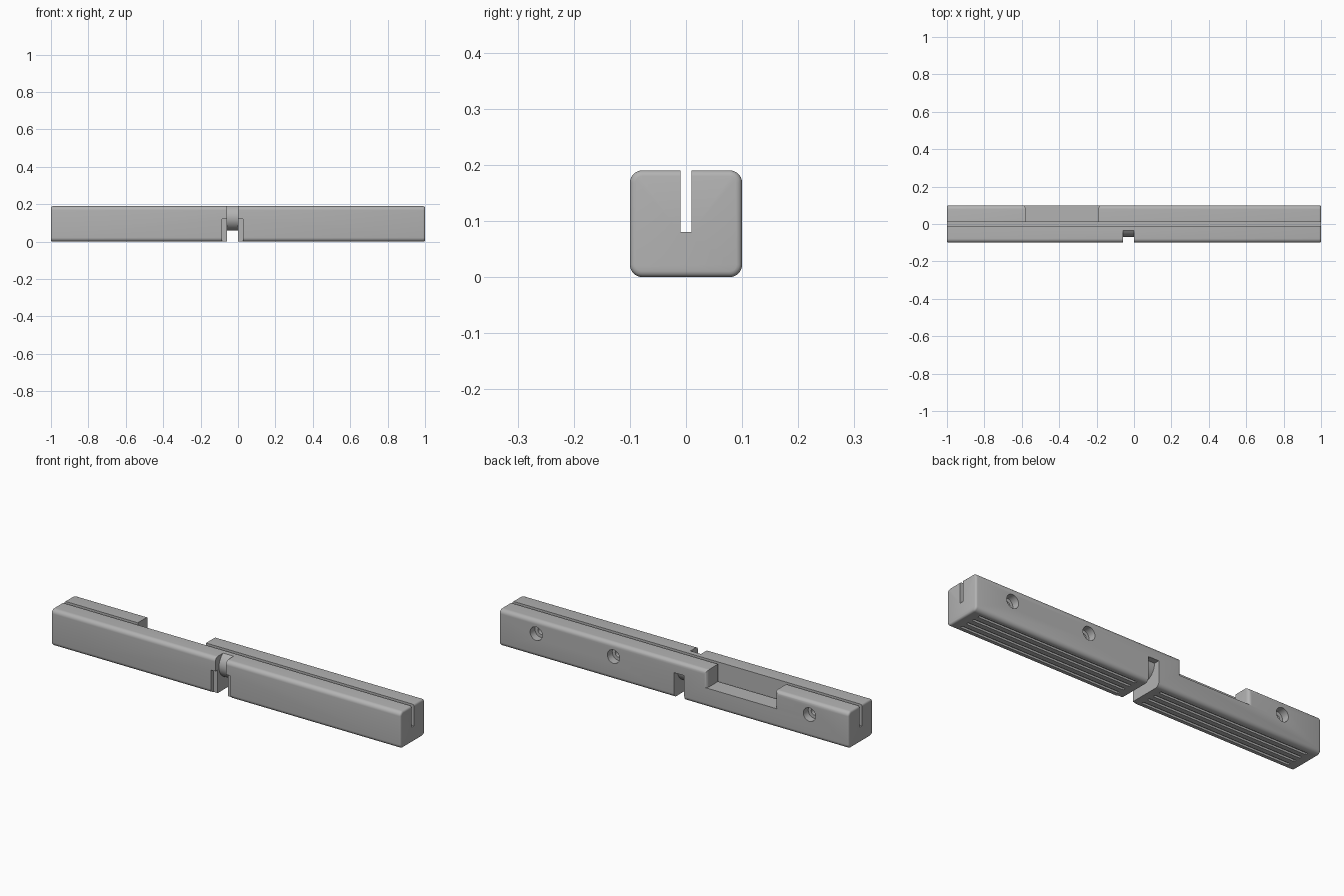
import bpy, bmesh
from math import sin, cos, radians, pi
from mathutils import Vector

if "Cube" in bpy.data.objects:
    bpy.data.objects.remove(bpy.data.objects["Cube"], do_unlink=True)

grey = bpy.data.materials.new("plain_grey")
grey.use_nodes = True
grey.diffuse_color = (0.45, 0.45, 0.45, 1)
grey.node_tree.nodes["Principled BSDF"].inputs["Base Color"].default_value = (0.45, 0.45, 0.45, 1)


def finish(name, bm):
    bmesh.ops.recalc_face_normals(bm, faces=bm.faces)
    mesh = bpy.data.meshes.new(name)
    bm.to_mesh(mesh)
    bm.free()
    mesh.materials.append(grey)
    obj = bpy.data.objects.new(name, mesh)
    bpy.context.collection.objects.link(obj)
    return obj


def arc(cx, cy, r, start, end, steps=8):
    angles = [radians(start + (end - start) * i / steps) for i in range(steps + 1)]
    return [(cx + r * cos(a), cy + r * sin(a)) for a in angles]


def prism(name, points, place, depth):
    """Extrude a 2D outline; place maps each outline point to 3D."""
    bm = bmesh.new()
    face = bm.faces.new([bm.verts.new(place(*p)) for p in points])
    made = bmesh.ops.extrude_face_region(bm, geom=[face])["geom"]
    moved = [v for v in made if isinstance(v, bmesh.types.BMVert)]
    bmesh.ops.translate(bm, verts=moved, vec=Vector(depth))
    return finish(name, bm)


def box(name, lo, hi):
    outline = [(lo[0], lo[1]), (hi[0], lo[1]), (hi[0], hi[1]), (lo[0], hi[1])]
    return prism(name, outline, lambda x, y: (x, y, lo[2]), (0, 0, hi[2] - lo[2]))


def cut(target, cutter):
    cutter.hide_render = True
    mod = target.modifiers.new("cut", "BOOLEAN")
    mod.operation = "DIFFERENCE"
    mod.solver = "EXACT"
    mod.object = cutter
    bpy.context.view_layer.objects.active = target
    bpy.ops.object.modifier_apply(modifier=mod.name)
    bpy.data.objects.remove(cutter, do_unlink=True)


# Long bar with rounded edges and slightly softened ends
WIDTH, HEIGHT, R = 0.1, 0.19, 0.022
outline = (arc(WIDTH - R, HEIGHT - R, R, 0, 90) + arc(R - WIDTH, HEIGHT - R, R, 90, 180)
           + arc(R - WIDTH, R, R, 180, 270) + arc(WIDTH - R, R, R, 270, 360))
bar = prism("bar_body", outline, lambda y, z: (-1, y, z), (2, 0, 0))
bm = bmesh.new()
bm.from_mesh(bar.data)
ends = [e for e in bm.edges if abs(e.verts[0].co.x - e.verts[1].co.x) < 0.01]
bmesh.ops.bevel(bm, geom=ends, offset=0.01, segments=3, profile=0.5, affect="EDGES")
bm.to_mesh(bar.data)
bm.free()

# Open step in the back upper half, with rounded block corners
C = 0.018
step = (arc(-0.19 + C, WIDTH - C, C, 180, 90) + [(-0.19 + C, 0.2), (-0.58 - C, 0.2)]
        + arc(-0.58 - C, WIDTH - C, C, 90, 0) + [(-0.58, 0), (-0.19, 0)])
cut(bar, prism("step_cutter", step, lambda x, y: (x, y, 0.1), (0, 0, 0.2)))

# Cross gap that leaves a round bridge joining both halves
bridge = arc(0, 0.13, 0.07, 120, 360, 24)
gap = [(-0.3, 0.3), (bridge[0][0], 0.3)] + bridge + [(0.3, 0.13), (0.3, -0.1), (-0.3, -0.1)]
cut(bar, prism("gap_cutter", gap, lambda y, z: (-0.06, y, z), (0.06, 0, 0)))

# Shallow wider recess on the front of the gap
cut(bar, box("recess_cutter", (-0.085, -0.2, -0.1), (0.028, -0.08, 0.12)))

# Full-length slot
cut(bar, box("slot_cutter", (-1.1, -0.01, 0.08), (1.1, 0.01, 0.3)))

# Stepped screw holes in the back
for x in (0.787, 0.345, -0.776):
    for radius, bottom in ((0.035, 0.06), (0.018, -0.05)):
        ring = arc(x, 0.12, radius, 0, 360, 24)[:-1]
        cut(bar, prism("hole_cutter", ring, lambda u, z: (u, bottom, z), (0, 0.2 - bottom, 0)))

# Grip grooves under both halves
for lo, hi in ((-0.95, -0.1), (0.04, 0.95)):
    for y in (-0.06, -0.02, 0.02, 0.06):
        cut(bar, box("groove_cutter", (lo, y - 0.007, -0.1), (hi, y + 0.007, 0.01)))

# Smooth the rounded parts, keep the corners crisp
bpy.ops.object.select_all(action="DESELECT")
bar.select_set(True)
bpy.context.view_layer.objects.active = bar
bpy.ops.object.shade_smooth_by_angle(angle=radians(35))
